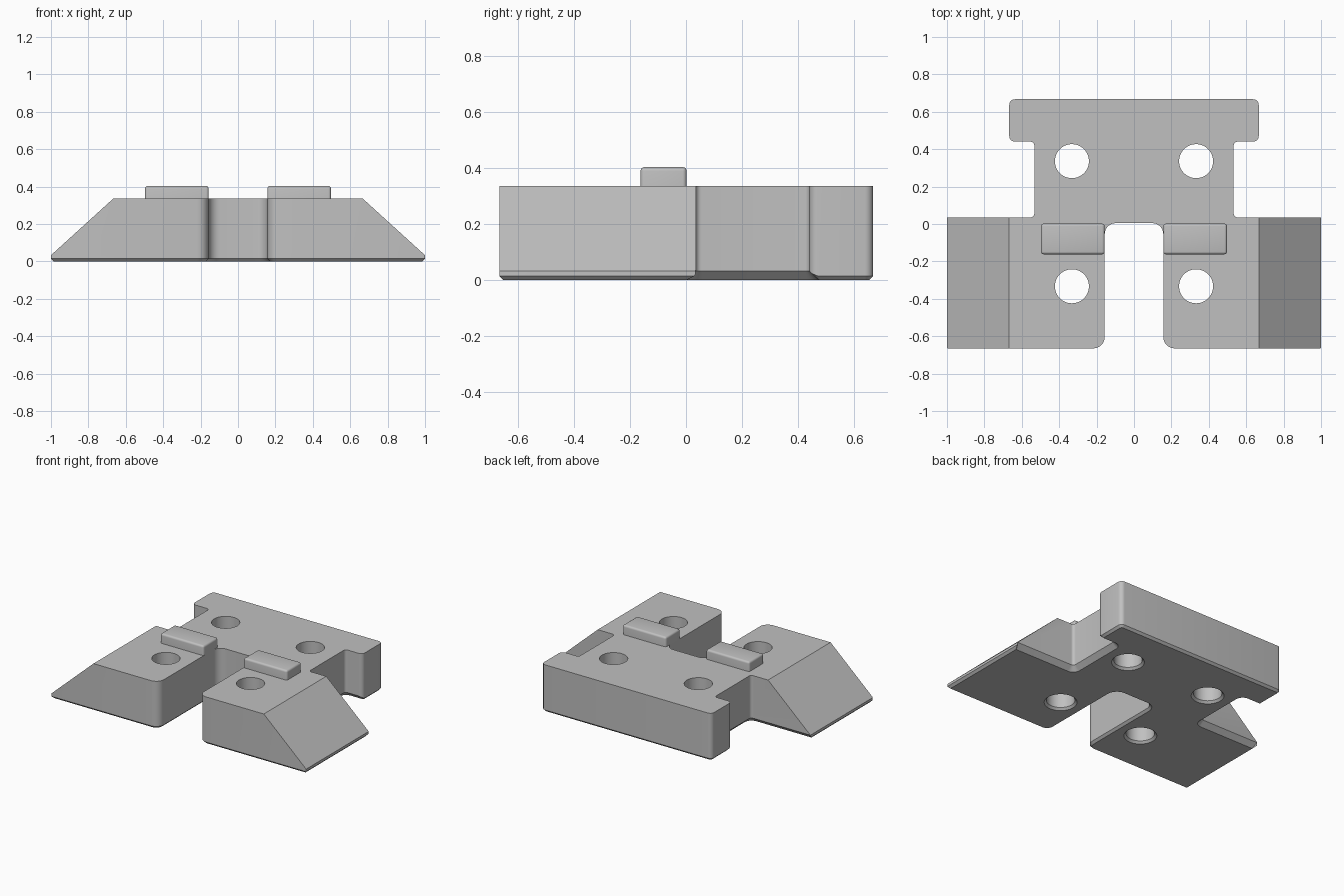
import bpy, bmesh
from math import sin, cos, pi
from mathutils import Vector

old = bpy.data.objects.get("Cube")
if old:
    bpy.data.objects.remove(old, do_unlink=True)

TOP = 0.335
SEG = 6

grey = bpy.data.materials.new("light_grey")
grey.use_nodes = True
grey.diffuse_color = (0.53, 0.53, 0.53, 1)
grey.node_tree.nodes["Principled BSDF"].inputs["Base Color"].default_value = grey.diffuse_color


def make_object(name, bm):
    bmesh.ops.recalc_face_normals(bm, faces=bm.faces)
    mesh = bpy.data.meshes.new(name)
    bm.to_mesh(mesh)
    bm.free()
    mesh.materials.append(grey)
    obj = bpy.data.objects.new(name, mesh)
    bpy.context.collection.objects.link(obj)
    return obj


def activate(obj):
    bpy.ops.object.select_all(action='DESELECT')
    obj.select_set(True)
    bpy.context.view_layer.objects.active = obj


def loft(bm, rings):
    """Close a stack of matching rings into a solid."""
    rows = [[bm.verts.new(p) for p in ring] for ring in rings]
    n = len(rows[0])
    for low, high in zip(rows, rows[1:]):
        for i in range(n):
            j = (i + 1) % n
            bm.faces.new((low[i], low[j], high[j], high[i]))
    bm.faces.new(rows[0][::-1])
    bm.faces.new(rows[-1])


# Plan outline: x, y, corner radius (one half, then mirrored)
half = [(0.157, 0.005, 0.06), (0.157, -0.665, 0.06), (1, -0.665, 0.004),
        (1, 0.035, 0.004), (0.533, 0.035, 0.02), (0.533, 0.44, 0.02),
        (0.667, 0.44, 0.03), (0.667, 0.667, 0.03)]
corners = half + [(-x, y, r) for x, y, r in reversed(half)]


def chamfer_size(a, b):
    """The side recesses have a wider bottom chamfer than the other edges."""
    x, y = abs(a[0] + b[0]) / 2, (a[1] + b[1]) / 2
    return 0.033 if 0.5 < x < 0.9 and 0 < y < 0.5 else 0.015


bottom, middle, top = [], [], []
for i, cur in enumerate(corners):
    prev, nxt = corners[i - 1], corners[(i + 1) % len(corners)]
    p = Vector(cur[:2])
    d_in = (p - Vector(prev[:2])).normalized()
    d_out = (Vector(nxt[:2]) - p).normalized()
    c_in, c_out = chamfer_size(prev, cur), chamfer_size(cur, nxt)
    inner = p + Vector((-d_in.y, d_in.x)) * c_in + Vector((-d_out.y, d_out.x)) * c_out
    shift = (c_in + c_out) / 2
    r = cur[2]
    r_inner = max(r - shift, 0.003) if d_in.cross(d_out) > 0 else r + shift
    for k in range(SEG + 1):
        a = k / SEG * pi / 2
        arc = d_out - d_in + d_in * sin(a) - d_out * cos(a)
        outer_pt, inner_pt = p + arc * r, inner + arc * r_inner
        z = c_in + (c_out - c_in) * k / SEG
        bottom.append((*inner_pt, 0))
        middle.append((*outer_pt, z))
        top.append((*outer_pt, TOP))

bm = bmesh.new()
loft(bm, [bottom, middle, top])
body = make_object("base_plate", bm)

# Cutters: sloped wings and four bolt holes with a flared lower rim
cutters = []
for s in (-1, 1):
    bm = bmesh.new()
    profile = [(0.668, TOP), (1, 0.033), (1.1, -0.058), (1.1, 0.5), (0.486, 0.5)]
    loft(bm, [[(s * x, y, z) for x, z in profile] for y in (-0.8, 0.2)])
    cutters.append(make_object("wing_slope_cutter", bm))
    for y in (-0.333, 0.336):
        bm = bmesh.new()
        loft(bm, [[(s * 0.332 + r * cos(k * pi / 24), y + r * sin(k * pi / 24), z)
                   for k in range(48)]
                  for r, z in ((0.115, -0.01), (0.091, 0.015), (0.091, 0.5))])
        cutters.append(make_object("bolt_hole_cutter", bm))

activate(body)
for cutter in cutters:
    mod = body.modifiers.new("cut", 'BOOLEAN')
    mod.operation = 'DIFFERENCE'
    mod.solver = 'EXACT'
    mod.object = cutter
    bpy.ops.object.modifier_apply(modifier=mod.name)
    bpy.data.objects.remove(cutter, do_unlink=True)
bpy.ops.object.shade_smooth_by_angle(angle=pi / 6)

# Raised locating keys with softened edges
for side, s in (("right", -1), ("left", 1)):
    bm = bmesh.new()
    bmesh.ops.create_cube(bm, size=1)
    for v in bm.verts:
        v.co = Vector((s * 0.327 + v.co.x * 0.34, -0.08 + v.co.y * 0.164,
                       0.355 + v.co.z * 0.096))
    edges = [e for e in bm.edges if max(v.co.z for v in e.verts) > TOP]
    bmesh.ops.bevel(bm, geom=edges, offset=0.014, segments=4, profile=0.5,
                    affect='EDGES')
    key = make_object(side + "_locating_key", bm)
    activate(key)
    bpy.ops.object.shade_smooth_by_angle(angle=pi / 6)
